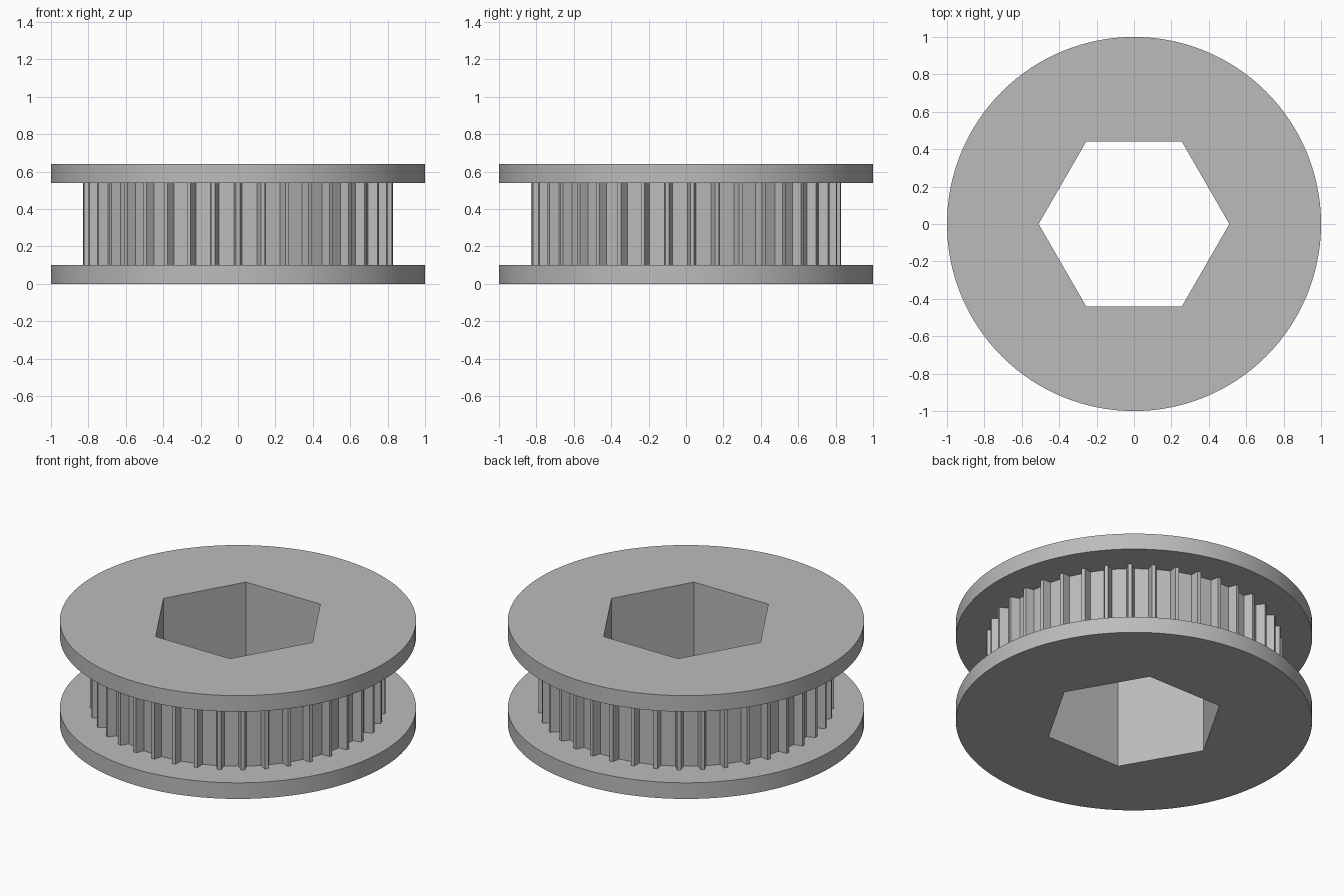
import bpy
import bmesh
from math import cos, sin, pi, radians

cube = bpy.data.objects.get("Cube")
if cube:
    bpy.data.objects.remove(cube, do_unlink=True)

TEETH = 39
BORE_RADIUS = 0.51
TIP_RADIUS, ROOT_RADIUS = 0.83, 0.78
TIP_HALF, ROOT_HALF = radians(0.72), radians(1.65)
FLANGE = 0.10
HEIGHT = 0.64

grey = bpy.data.materials.new("plain grey")
grey.use_nodes = True
grey.diffuse_color = (0.5, 0.5, 0.5, 1)
grey.node_tree.nodes["Principled BSDF"].inputs["Base Color"].default_value = (0.5, 0.5, 0.5, 1)


def polar(radius, angle):
    return (radius * cos(angle), radius * sin(angle))


def polygon(radius, sides):
    return [polar(radius, 2 * pi * i / sides) for i in range(sides)]


def toothed_outline():
    points = []
    for i in range(TEETH):
        mid = -pi / 2 + 2 * pi * i / TEETH
        points += [polar(ROOT_RADIUS, mid - ROOT_HALF), polar(TIP_RADIUS, mid - TIP_HALF),
                   polar(TIP_RADIUS, mid + TIP_HALF), polar(ROOT_RADIUS, mid + ROOT_HALF)]
    return points


def bored_plate(name, outline, bottom, top):
    """Extrude an outline with a hexagonal hole through it."""
    bm = bmesh.new()
    edges = []
    for loop in (outline, polygon(BORE_RADIUS, 6)):
        verts = [bm.verts.new((x, y, bottom)) for x, y in loop]
        edges += [bm.edges.new((verts[i - 1], verts[i])) for i in range(len(verts))]
    bmesh.ops.triangle_fill(bm, edges=edges, use_beauty=True)
    result = bmesh.ops.extrude_face_region(bm, geom=bm.faces[:], use_keep_orig=True)
    moved = [v for v in result["geom"] if isinstance(v, bmesh.types.BMVert)]
    bmesh.ops.translate(bm, verts=moved, vec=(0, 0, top - bottom))
    bmesh.ops.recalc_face_normals(bm, faces=bm.faces[:])
    mesh = bpy.data.meshes.new(name)
    bm.to_mesh(mesh)
    bm.free()
    mesh.materials.append(grey)
    obj = bpy.data.objects.new(name, mesh)
    bpy.context.collection.objects.link(obj)
    return obj


# Two round flanges
rim = polygon(1.0, 128)
flanges = [bored_plate("lower_flange", rim, 0, FLANGE),
           bored_plate("upper_flange", rim, HEIGHT - FLANGE, HEIGHT)]

# Toothed belt drum between them
bored_plate("toothed_drum", toothed_outline(), FLANGE, HEIGHT - FLANGE)

# Smooth the rims, keeping the corners crisp
bpy.ops.object.select_all(action="DESELECT")
for flange in flanges:
    flange.select_set(True)
bpy.context.view_layer.objects.active = flanges[0]
bpy.ops.object.shade_smooth_by_angle(angle=radians(20))
